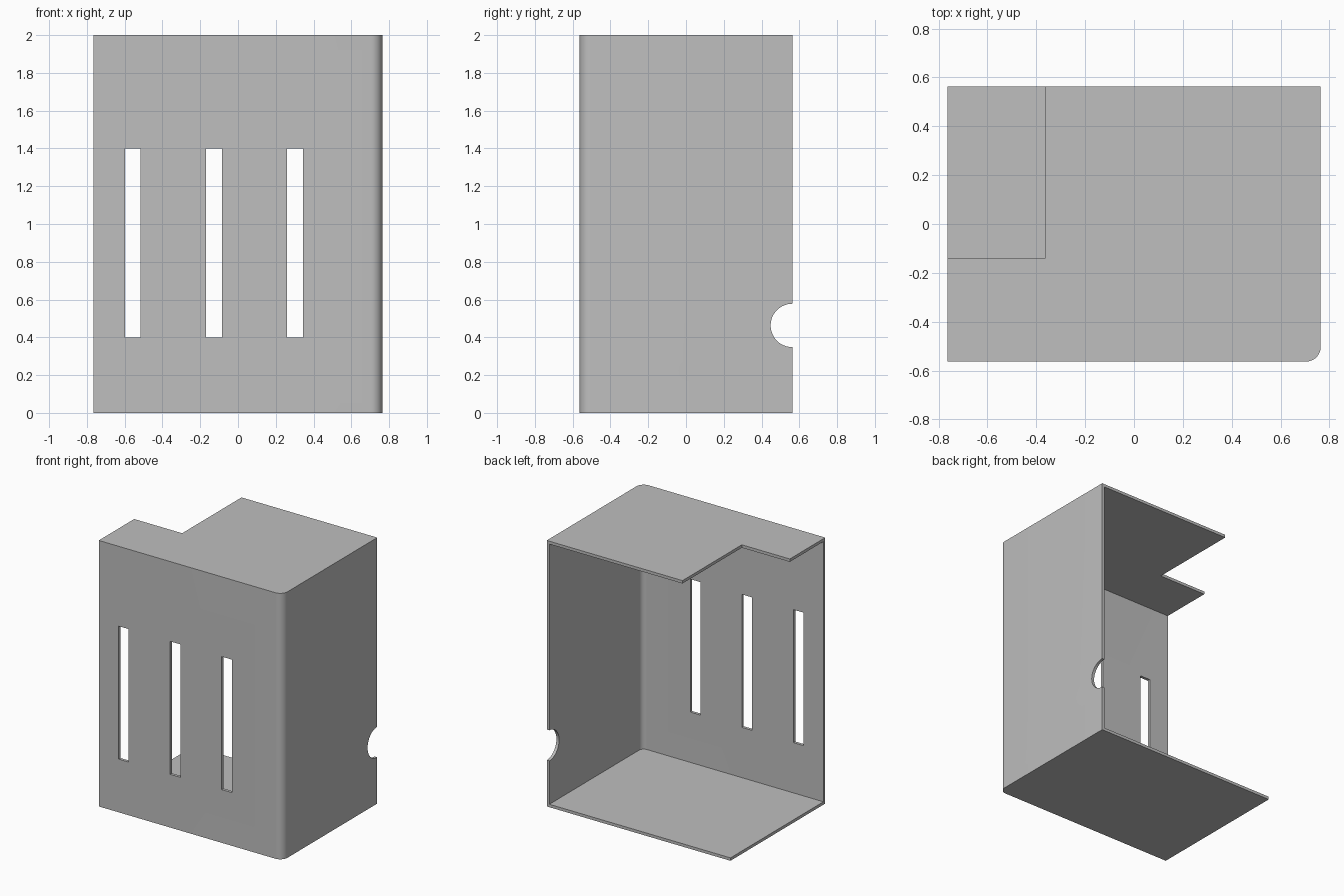
import bpy
import bmesh
from math import sin, cos, pi

cube = bpy.data.objects.get("Cube")
if cube:
    bpy.data.objects.remove(cube, do_unlink=True)

# Overall half sizes, height, sheet thickness and corner radius
HX, HY, H = 0.764, 0.563, 2.0
T, R = 0.022, 0.06
OVER = 0.2

grey = bpy.data.materials.new("sheet_metal_grey")
grey.use_nodes = True
GREY = (0.52, 0.52, 0.52, 1)
grey.diffuse_color = GREY
grey.node_tree.nodes["Principled BSDF"].inputs["Base Color"].default_value = GREY


def prism(name, outline, direction):
    """Extrude a closed planar outline along a direction."""
    bm = bmesh.new()
    face = bm.faces.new([bm.verts.new(p) for p in outline])
    geom = bmesh.ops.extrude_face_region(bm, geom=[face])["geom"]
    verts = [v for v in geom if isinstance(v, bmesh.types.BMVert)]
    bmesh.ops.translate(bm, verts=verts, vec=direction)
    bmesh.ops.recalc_face_normals(bm, faces=bm.faces)
    mesh = bpy.data.meshes.new(name)
    bm.to_mesh(mesh)
    bm.free()
    mesh.materials.append(grey)
    ob = bpy.data.objects.new(name, mesh)
    bpy.context.collection.objects.link(ob)
    return ob


def rounded_plan(x0, x1, y0, y1, r, z):
    """Rectangle in plan with its front +x corner rounded."""
    arc = [(x1 - r + r * sin(a), y0 + r - r * cos(a), z)
           for a in (pi / 2 * i / 12 for i in range(13))]
    return [(x0, y0, z)] + arc + [(x1, y1, z), (x0, y1, z)]


def box(name, x0, x1, y0, y1, z0, z1):
    plan = [(x0, y0, z0), (x1, y0, z0), (x1, y1, z0), (x0, y1, z0)]
    return prism(name, plan, (0, 0, z1 - z0))


# Outer body
shell = prism("bent_sheet_enclosure",
              rounded_plan(-HX, HX, -HY, HY, R, 0), (0, 0, H))

# Hollow interior, open at the back and at the -x side
cutters = [prism("interior_cutter",
                 rounded_plan(-HX - OVER, HX - T, -HY + T, HY + OVER, R - T, T),
                 (0, 0, H - 2 * T))]

# Corner cut-out in the top panel
cutters.append(box("top_notch_cutter", -HX - OVER, -0.365, -0.142, HY + OVER,
                   H - 0.1, H + 0.1))

# Three ventilation slots in the front panel
for i in range(3):
    x = -0.557 + 0.429 * i
    cutters.append(box("slot_cutter", x - 0.042, x + 0.042,
                       -HY - 0.1, -HY + 0.1, 0.4, 1.4))

# Half-round cable opening on the back edge of the side panel
circle = [(HX - 0.1, HY + 0.115 * cos(a), 0.463 + 0.115 * sin(a))
          for a in (2 * pi * i / 48 for i in range(48))]
cutters.append(prism("cable_opening_cutter", circle, (0.2, 0, 0)))

bpy.ops.object.select_all(action='DESELECT')
shell.select_set(True)
bpy.context.view_layer.objects.active = shell
for cutter in cutters:
    cutter.hide_render = True
    mod = shell.modifiers.new("cut", 'BOOLEAN')
    mod.operation = 'DIFFERENCE'
    mod.solver = 'EXACT'
    mod.object = cutter
    bpy.ops.object.modifier_apply(modifier=mod.name)
    bpy.data.objects.remove(cutter, do_unlink=True)

bpy.ops.object.shade_smooth_by_angle(angle=pi / 6)
